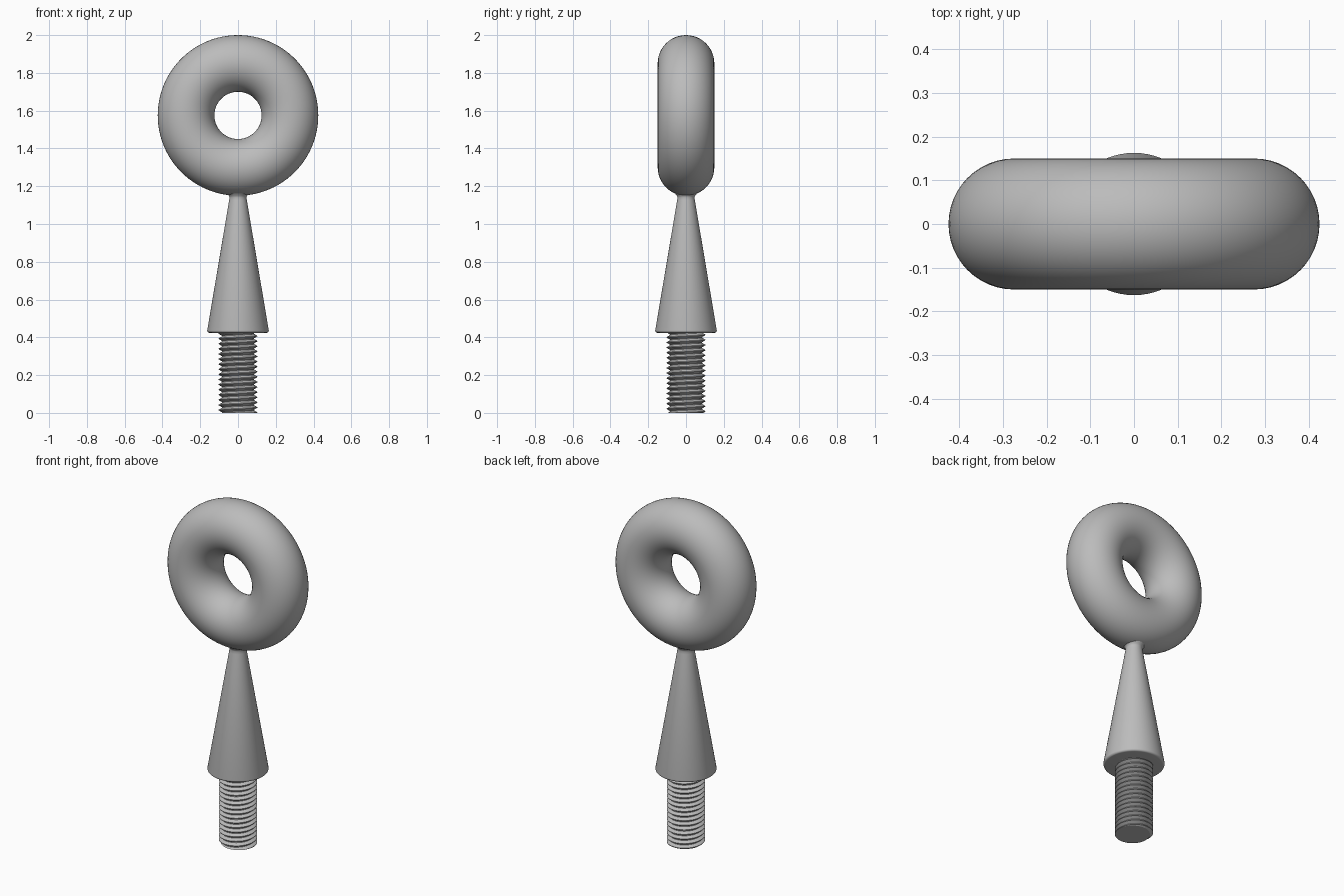
import bpy, bmesh, math

if "Cube" in bpy.data.objects:
    bpy.data.objects.remove(bpy.data.objects["Cube"])

GREY = 0.5
metal = bpy.data.materials.new("grey metal")
metal.use_nodes = True
metal.diffuse_color = (GREY, GREY, GREY, 1)
metal.node_tree.nodes["Principled BSDF"].inputs["Base Color"].default_value = (GREY, GREY, GREY, 1)


def finish(name, bm, angle):
    """Turn a bmesh into a smooth-shaded object."""
    bmesh.ops.remove_doubles(bm, verts=bm.verts, dist=1e-5)
    bmesh.ops.recalc_face_normals(bm, faces=bm.faces)
    mesh = bpy.data.meshes.new(name)
    bm.to_mesh(mesh)
    bm.free()
    mesh.materials.append(metal)
    obj = bpy.data.objects.new(name, mesh)
    bpy.context.collection.objects.link(obj)
    bpy.ops.object.select_all(action="DESELECT")
    obj.select_set(True)
    bpy.context.view_layer.objects.active = obj
    bpy.ops.object.shade_smooth_by_angle(angle=math.radians(angle))


def lathe(name, profile, steps=64):
    """Spin a radius/height profile around the z axis."""
    bm = bmesh.new()
    points = [bm.verts.new((r, 0, z)) for r, z in profile]
    edges = [bm.edges.new(pair) for pair in zip(points, points[1:])]
    bmesh.ops.spin(bm, geom=points + edges, cent=(0, 0, 0), axis=(0, 0, 1),
                   angle=math.tau, steps=steps, use_duplicate=False)
    finish(name, bm, 40)


# Ring eye, standing upright
bpy.ops.mesh.primitive_torus_add(major_radius=0.275, minor_radius=0.15,
                                 major_segments=96, minor_segments=48,
                                 location=(0, 0, 1.575),
                                 rotation=(math.pi / 2, 0, 0))
ring = bpy.context.object
ring.name = "ring_eye"
ring.data.materials.append(metal)
bpy.ops.object.shade_smooth()

# Tapered shank with rounded lower edge and a small flare under the ring
LIP, BASE, ROUND = 0.163, 0.424, 0.012
profile = [(0, BASE)]
for i in range(6):
    a = math.pi / 2 * i / 5
    profile.append((LIP - ROUND + ROUND * math.sin(a), BASE + ROUND * (1 - math.cos(a))))
profile += [(0.047, 1.125), (0.045, 1.14), (0.047, 1.148), (0.053, 1.155), (0.06, 1.165), (0, 1.18)]
lathe("tapered_shank", profile)

# Helical screw thread, trimmed flat at both ends
PITCH, STEPS, TOP = 0.027, 64, 0.43
CREST, ROOT = 0.102, 0.085
section = [(0, CREST), (0.12, CREST), (0.5, ROOT), (0.62, ROOT)]
bm = bmesh.new()
rows = []
for turn in range(-1, int(TOP / PITCH) + 2):
    for offset, radius in section:
        row = []
        for s in range(STEPS + 1):
            a = math.tau * s / STEPS
            z = (turn + offset + s / STEPS) * PITCH
            row.append(bm.verts.new((radius * math.cos(a), radius * math.sin(a), z)))
        rows.append(row)
for low, high in zip(rows, rows[1:]):
    for s in range(STEPS):
        bm.faces.new((low[s], low[s + 1], high[s + 1], high[s]))
bmesh.ops.remove_doubles(bm, verts=bm.verts, dist=1e-5)
for height, side in ((0, -1), (TOP, 1)):
    cut = bmesh.ops.bisect_plane(bm, geom=bm.verts[:] + bm.edges[:] + bm.faces[:],
                                 plane_co=(0, 0, height), plane_no=(0, 0, side),
                                 clear_outer=True)["geom_cut"]
    rim = [e for e in cut if isinstance(e, bmesh.types.BMEdge)]
    bmesh.ops.contextual_create(bm, geom=rim)
finish("screw_thread", bm, 30)
